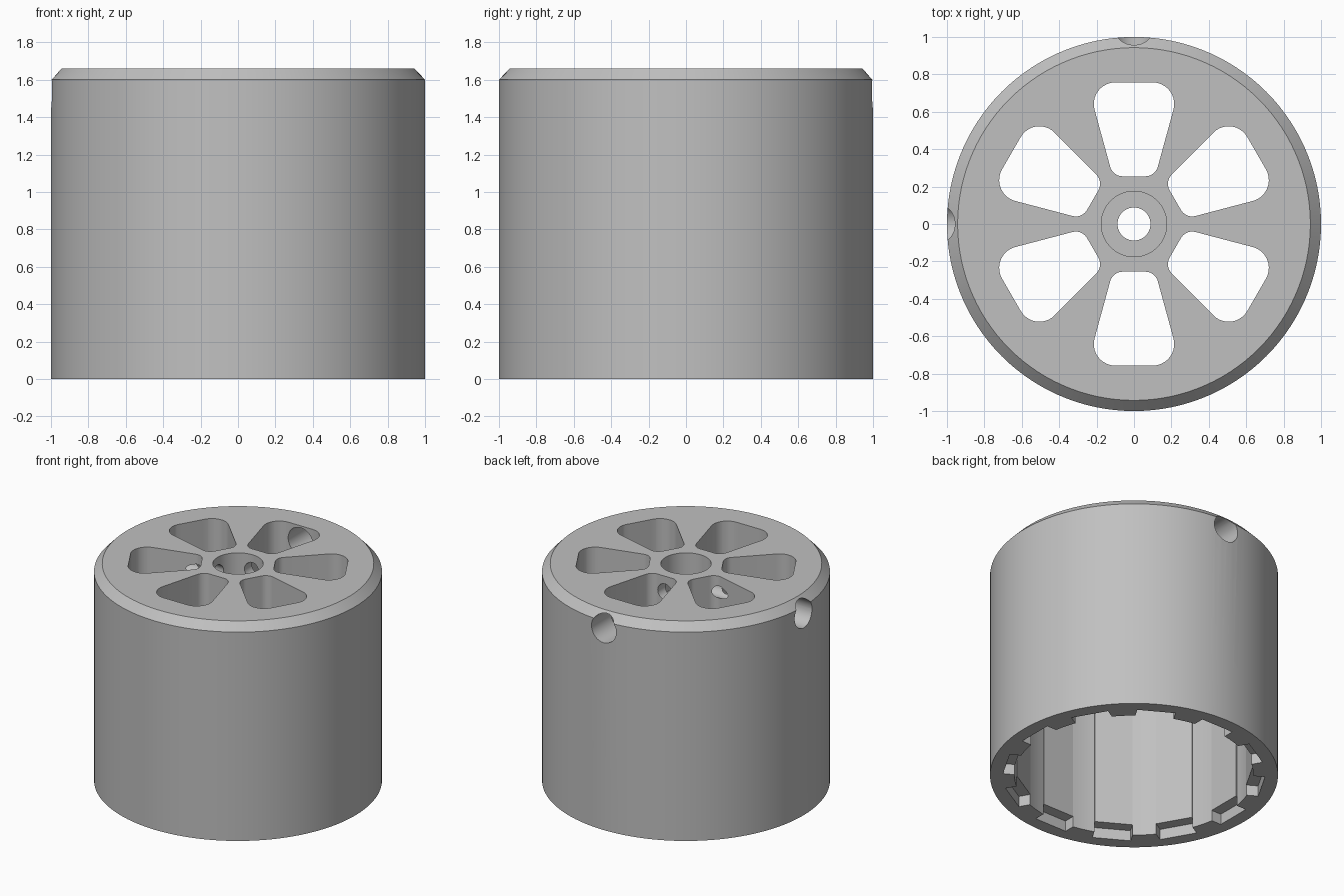
import bpy, bmesh
from math import pi, cos, sin, radians
from mathutils import Matrix, Vector

cube = bpy.data.objects.get("Cube")
if cube:
    bpy.data.objects.remove(cube, do_unlink=True)

steel = bpy.data.materials.new("grey steel")
steel.use_nodes = True
GREY = (0.53, 0.53, 0.53, 1)
steel.diffuse_color = GREY
steel.node_tree.nodes["Principled BSDF"].inputs["Base Color"].default_value = GREY


def finish(name, bm):
    bmesh.ops.recalc_face_normals(bm, faces=bm.faces)
    mesh = bpy.data.meshes.new(name)
    bm.to_mesh(mesh)
    bm.free()
    mesh.materials.append(steel)
    obj = bpy.data.objects.new(name, mesh)
    bpy.context.collection.objects.link(obj)
    return obj


def lathe(bm, profile, steps, matrix=Matrix(), closed=False):
    """Spin (radius, z) points about z; radius 0 makes a pole."""
    rings = []
    for r, z in profile:
        if r == 0:
            rings.append([bm.verts.new(matrix @ Vector((0, 0, z)))] * steps)
        else:
            rings.append([bm.verts.new(matrix @ Vector((r * cos(a), r * sin(a), z)))
                          for a in (2 * pi * i / steps for i in range(steps))])
    pairs = list(zip(rings, rings[1:]))
    if closed:
        pairs.append((rings[-1], rings[0]))
    for low, high in pairs:
        for i in range(steps):
            j = (i + 1) % steps
            corners = dict.fromkeys((low[i], low[j], high[j], high[i]))
            bm.faces.new(list(corners))


def prism(bm, outline, z0, z1, angle):
    """Extrude an outline upward and turn it about z."""
    turn = Matrix.Rotation(angle, 4, 'Z')
    low = [bm.verts.new(turn @ Vector((x, y, z0))) for x, y in outline]
    high = [bm.verts.new(turn @ Vector((x, y, z1))) for x, y in outline]
    bm.faces.new(low)
    bm.faces.new(high)
    for i in range(len(low)):
        j = (i + 1) % len(low)
        bm.faces.new((low[i], low[j], high[j], high[i]))


def cut(target, cutter):
    mod = target.modifiers.new("cut", 'BOOLEAN')
    mod.operation = 'DIFFERENCE'
    mod.solver = 'EXACT'
    mod.object = cutter
    cutter.hide_render = True
    bpy.context.view_layer.objects.active = target
    bpy.ops.object.modifier_apply(modifier=mod.name)
    bpy.data.objects.remove(cutter, do_unlink=True)


# Housing: chamfered shell, end plate, stepped centre bore
TOP, PLATE, WALL = 1.66, 1.33, 0.83
bm = bmesh.new()
lathe(bm, [(WALL, 0), (1, 0), (1, 1.6), (0.943, TOP), (0.175, TOP),
           (0.175, 1.39), (0.088, 1.39), (0.088, PLATE), (WALL, PLATE)],
      120, closed=True)
housing = finish("housing", bm)

# Six rounded wedge openings in the end plate
outline = []
for cx, cy, r, start, end in ((0.10, 0.642, 0.115, -17, 90), (-0.10, 0.642, 0.115, 90, 197),
                              (-0.06, 0.325, 0.07, 197, 270), (0.06, 0.325, 0.07, 270, 343)):
    for i in range(11):
        a = radians(start + (end - start) * i / 10)
        outline.append((cx + r * cos(a), cy + r * sin(a)))
bm = bmesh.new()
for k in range(6):
    prism(bm, outline, 1.2, 1.8, k * pi / 3)
cut(housing, finish("slot_cutter", bm))

# Stepped radial screw holes at the back and the right
for angle in (pi / 2, pi):
    bm = bmesh.new()
    aim = (Matrix.Translation((0, 0, 1.54)) @ Matrix.Rotation(angle, 4, 'Z')
           @ Matrix.Rotation(pi / 2, 4, 'Y'))
    lathe(bm, [(0, 0.12), (0.061, 0.12), (0.061, 0.67), (0.105, 0.67),
               (0.105, 1.2), (0, 1.2)], 32, aim)
    cut(housing, finish("screw_hole_cutter", bm))


# Twelve magnet pockets, open at the bottom rim
def block(inner, outer, half):
    return [(inner, -half), (outer, -half), (outer, half), (inner, half)]


bm = bmesh.new()
for k in range(12):
    prism(bm, block(0.77, 0.9, 0.135), -0.1, 1.28, k * pi / 6)
cut(housing, finish("pocket_cutter", bm))

# Flat bar magnets set slightly above the rim
bm = bmesh.new()
for k in range(12):
    prism(bm, block(0.815, 0.899, 0.133), 0.08, 1.279, k * pi / 6)
finish("magnets", bm)

# Smooth the round walls, keep the edges crisp
bpy.ops.object.select_all(action='DESELECT')
housing.select_set(True)
bpy.context.view_layer.objects.active = housing
bpy.ops.object.shade_smooth_by_angle(angle=radians(25))
